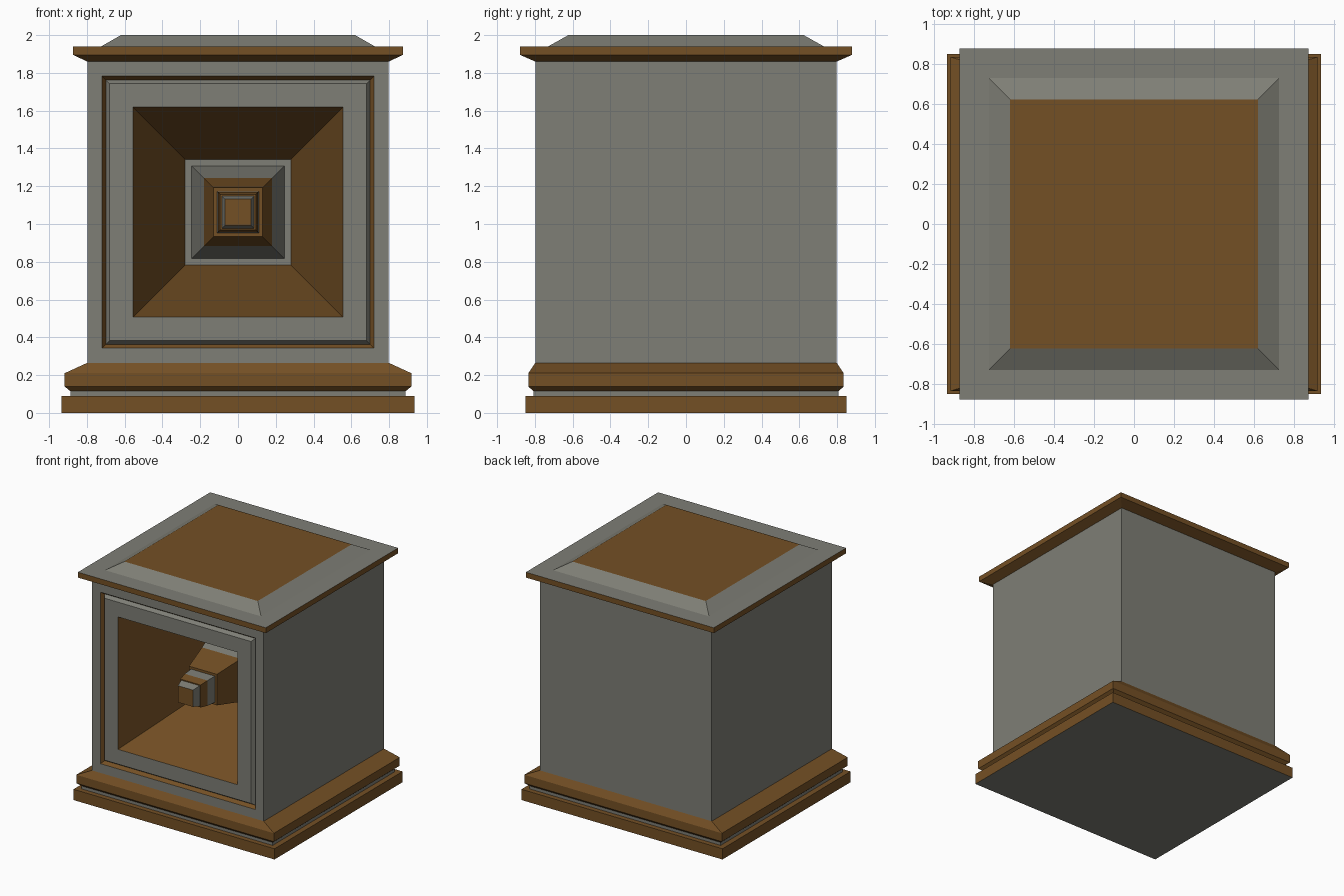
import bpy
import bmesh
from math import pi
from mathutils import Matrix

cube = bpy.data.objects.get("Cube")
if cube:
    bpy.data.objects.remove(cube, do_unlink=True)


def material(name, rgb):
    mat = bpy.data.materials.new(name)
    mat.use_nodes = True
    mat.diffuse_color = (*rgb, 1)
    mat.node_tree.nodes["Principled BSDF"].inputs["Base Color"].default_value = (*rgb, 1)
    return mat


GREY, BROWN = 0, 1
MATERIALS = [material("stone grey", (0.21, 0.21, 0.18)),
             material("warm brown", (0.175, 0.08, 0.018))]


def loft(name, rings, place=Matrix(), skip=None, bottom=None, top=None):
    """Stack rectangles (half x, half y, height, colour of the band above)."""
    bm = bmesh.new()
    loops = [[bm.verts.new((sx * hx, sy * hy, h))
              for sx, sy in ((-1, -1), (1, -1), (1, 1), (-1, 1))]
             for hx, hy, h, _ in rings]
    for low, high, ring in zip(loops, loops[1:], rings):
        for i in range(4):
            if i != skip:
                j = (i + 1) % 4
                face = bm.faces.new((low[i], low[j], high[j], high[i]))
                face.material_index = ring[3]
    if bottom is not None:
        bm.faces.new(loops[0][::-1]).material_index = bottom
    if top is not None:
        bm.faces.new(loops[-1]).material_index = top
    bm.transform(place)
    mesh = bpy.data.meshes.new(name)
    bm.to_mesh(mesh)
    bm.free()
    for mat in MATERIALS:
        mesh.materials.append(mat)
    obj = bpy.data.objects.new(name, mesh)
    bpy.context.collection.objects.link(obj)
    return obj


HALF, FLOOR, CEILING = 0.798, 0.265, 1.86

# Stepped base moulding
loft("base_moulding", [
    (0.934, 0.85, 0, BROWN),
    (0.934, 0.85, 0.09, BROWN),
    (0.888, 0.808, 0.09, GREY),
    (0.888, 0.808, 0.115, BROWN),
    (0.918, 0.835, 0.14, BROWN),
    (0.918, 0.835, 0.21, BROWN),
    (HALF, HALF, FLOOR, BROWN),
], bottom=GREY)

# Side and back walls, open at the front
loft("cabinet_walls", [(HALF, HALF, FLOOR, GREY), (HALF, HALF, CEILING, GREY)], skip=0)

# Overhanging lid with a raised centre
loft("lid", [
    (HALF, HALF, CEILING, BROWN),
    (0.873, 0.878, 1.895, BROWN),
    (0.873, 0.878, 1.94, GREY),
    (0.725, 0.73, 1.94, GREY),
    (0.62, 0.623, 2.0, GREY),
], top=BROWN)

# Front parts are stacked outward, towards -y
front = Matrix.Translation((0, 0, (FLOOR + CEILING) / 2)) @ Matrix.Rotation(pi / 2, 4, "X")


def front_part(name, steps, top=None):
    return loft(name, [(s, s, -y, colour) for s, y, colour in steps], front, top=top)


# Grooved door panel and the funnel recess
front_part("door_panel", [
    (HALF, -HALF, GREY),
    (0.72, -HALF, BROWN),
    (0.70, -0.768, GREY),
    (0.68, -HALF, GREY),
    (0.556, -HALF, BROWN),
    (0.28, 0.05, GREY),
    (0.245, 0.05, GREY),
])

# Stepped knob rising from the bottom of the recess
front_part("door_knob", [
    (0.245, 0.05, GREY),
    (0.18, -0.22, BROWN),
    (0.13, -0.465, BROWN),
    (0.11, -0.465, GREY),
    (0.106, -0.555, BROWN),
    (0.094, -0.63, BROWN),
    (0.086, -0.63, GREY),
    (0.07, -0.697, GREY),
], top=BROWN)
